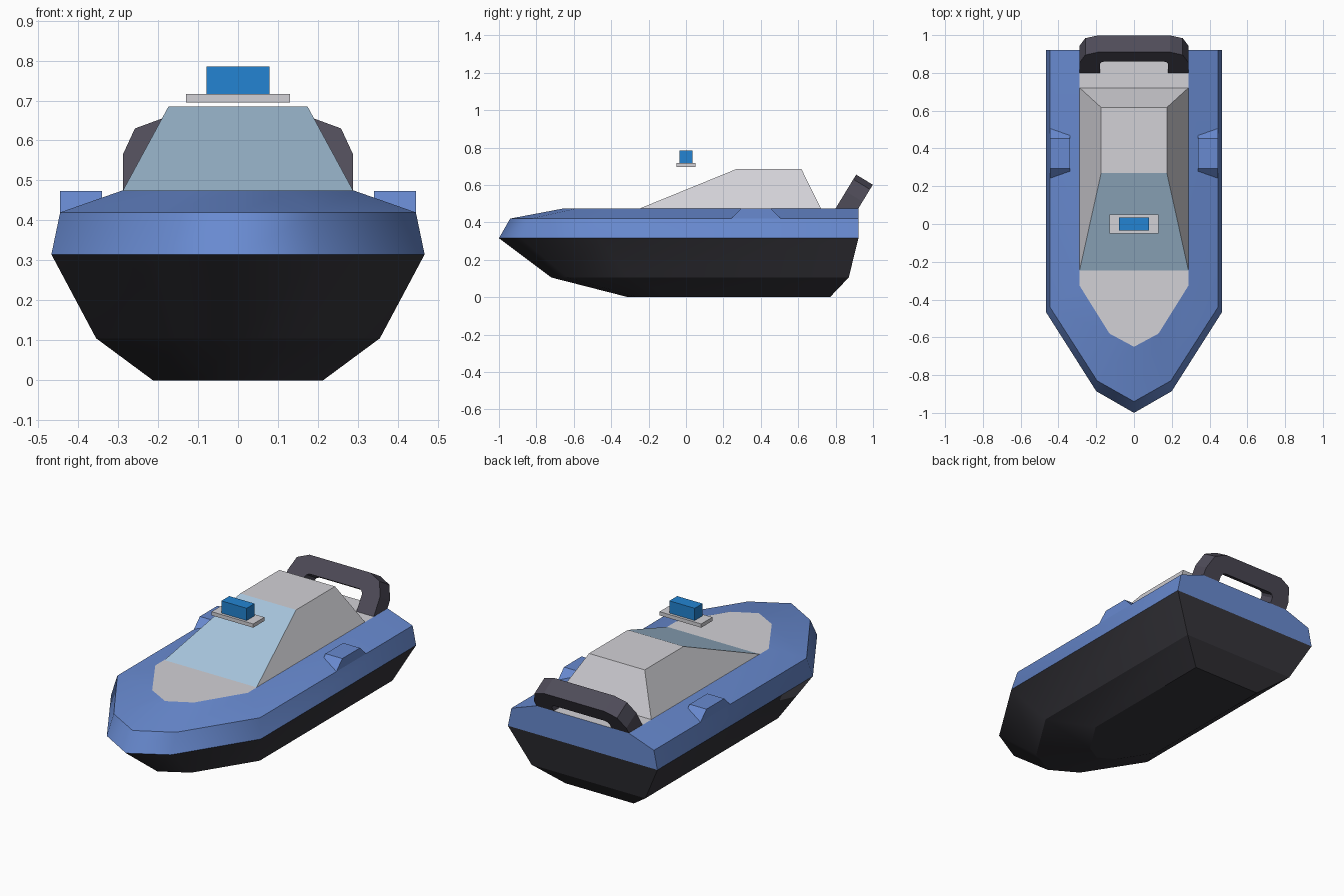
import bpy, bmesh
from mathutils import Vector

if "Cube" in bpy.data.objects:
    bpy.data.objects.remove(bpy.data.objects["Cube"])


def material(name, r, g, b):
    """Flat material from 0-255 display values."""
    lin = [((c / 255 + 0.055) / 1.055) ** 2.4 for c in (r, g, b)]
    m = bpy.data.materials.new(name)
    m.diffuse_color = (*lin, 1)
    m.use_nodes = True
    m.node_tree.nodes["Principled BSDF"].inputs["Base Color"].default_value = m.diffuse_color
    return m


BLUE = material("hull blue", 104, 138, 208)
DARK = material("hull black", 54, 53, 59)
GREY = material("light grey", 210, 209, 214)
GLASS = material("window blue", 168, 198, 222)
ARCH = material("arch grey", 79, 76, 89)
LAMP = material("lamp blue", 35, 132, 210)


def make(name, bm, *mats):
    bmesh.ops.recalc_face_normals(bm, faces=bm.faces[:])
    me = bpy.data.meshes.new(name)
    bm.to_mesh(me)
    bm.free()
    for m in mats:
        me.materials.append(m)
    ob = bpy.data.objects.new(name, me)
    bpy.context.collection.objects.link(ob)
    return ob


def loft(rings):
    """Closed solid through matching rings; returns bmesh and vertex rings."""
    bm = bmesh.new()
    vr = [[bm.verts.new(p) for p in ring] for ring in rings]
    n = len(vr[0])
    for a, b in zip(vr, vr[1:]):
        for i in range(n):
            j = (i + 1) % n
            bm.faces.new((a[i], a[j], b[j], b[i]))
    bm.faces.new(vr[0])
    bm.faces.new(vr[-1])
    return bm, vr


def rect(x, y0, y1, z):
    return [(-x, y0, z), (x, y0, z), (x, y1, z), (-x, y1, z)]


# Hull: (z, half width, side front y, shoulder x, shoulder y, tip y, stern y)
levels = [
    (0.0, 0.213, -0.066, 0.091, -0.258, -0.31, 0.77),
    (0.105, 0.355, -0.313, 0.152, -0.632, -0.72, 0.87),
    (0.315, 0.467, -0.465, 0.20, -0.885, -1.0, 0.922),
    (0.42, 0.445, -0.44, 0.195, -0.83, -0.94, 0.922),
    (0.475, 0.289, -0.325, 0.13, -0.58, -0.65, 0.922),
]
rings = []
for z, w, ys, sx, sy, tip, stern in levels:
    half = [(w, stern), (w, ys), (sx, sy)]
    rings.append([(-x, y, z) for x, y in half] + [(0, tip, z)]
                 + [(x, y, z) for x, y in reversed(half)])
bm, vr = loft(rings)
for f in bm.faces:
    zs = [v.co.z for v in f.verts]
    f.material_index = 2 if min(zs) > 0.47 else 1 if min(zs) > 0.3 else 0
    f.smooth = True
# Bow wraps smoothly, while level lines and stern corners stay crisp
for e in bm.edges:
    a, b = e.verts
    e.smooth = abs(a.co.z - b.co.z) > 0.01 and a.co.y < 0.5
make("hull", bm, DARK, BLUE, GREY)

# Cabin with a sloped windscreen
bm, vr = loft([rect(0.289, -0.25, 0.722, 0.473), rect(0.174, 0.27, 0.617, 0.685)])
bm.normal_update()
for f in bm.faces:
    c = f.calc_center_median()
    if c.y < 0.1 and 0.5 < c.z < 0.65:
        f.material_index = 1
make("cabin", bm, GREY, GLASS)

# Raised side blocks on the deck edges
profile = [(0.24, 0.418), (0.295, 0.473), (0.453, 0.473), (0.508, 0.418)]
for side, name in ((-1, "left_side_block"), (1, "right_side_block")):
    bm, vr = loft([[(side * x, y, z) for y, z in profile] for x in (0.34, 0.445)])
    make(name, bm, BLUE)

# Light bar above the cabin
bm, vr = loft([rect(0.13, -0.05, 0.05, 0.695), rect(0.13, -0.05, 0.05, 0.716)])
make("light_bar_base", bm, GREY)
bm, vr = loft([rect(0.079, -0.035, 0.035, 0.716), rect(0.079, -0.035, 0.035, 0.785)])
make("light_bar_lamp", bm, LAMP)

# Stern arch: outer and inner outlines, leaning back and extruded
outer = [(0.288, 0.475), (0.288, 0.565), (0.258, 0.63), (0.19, 0.655)]
inner = [(0.18, 0.475), (0.18, 0.555), (0.172, 0.568), (0.155, 0.574)]


def lean(outline):
    pts = outline + [(-x, z) for x, z in reversed(outline)]
    return [Vector((x, 0.80 + (z - 0.475) * 0.61, z)) for x, z in pts]


depth = Vector((0, 0.089, -0.054))
bm = bmesh.new()
o, i = lean(outer), lean(inner)
grid = [[bm.verts.new(p) for p in row] for row in
        (o, [p + depth for p in o], [p + depth for p in i], i)]
for k in range(4):
    a, b = grid[k], grid[(k + 1) % 4]
    for j in range(len(a) - 1):
        bm.faces.new((a[j], a[j + 1], b[j + 1], b[j]))
for j in (0, -1):
    bm.faces.new([row[j] for row in grid])
make("stern_arch", bm, ARCH)
